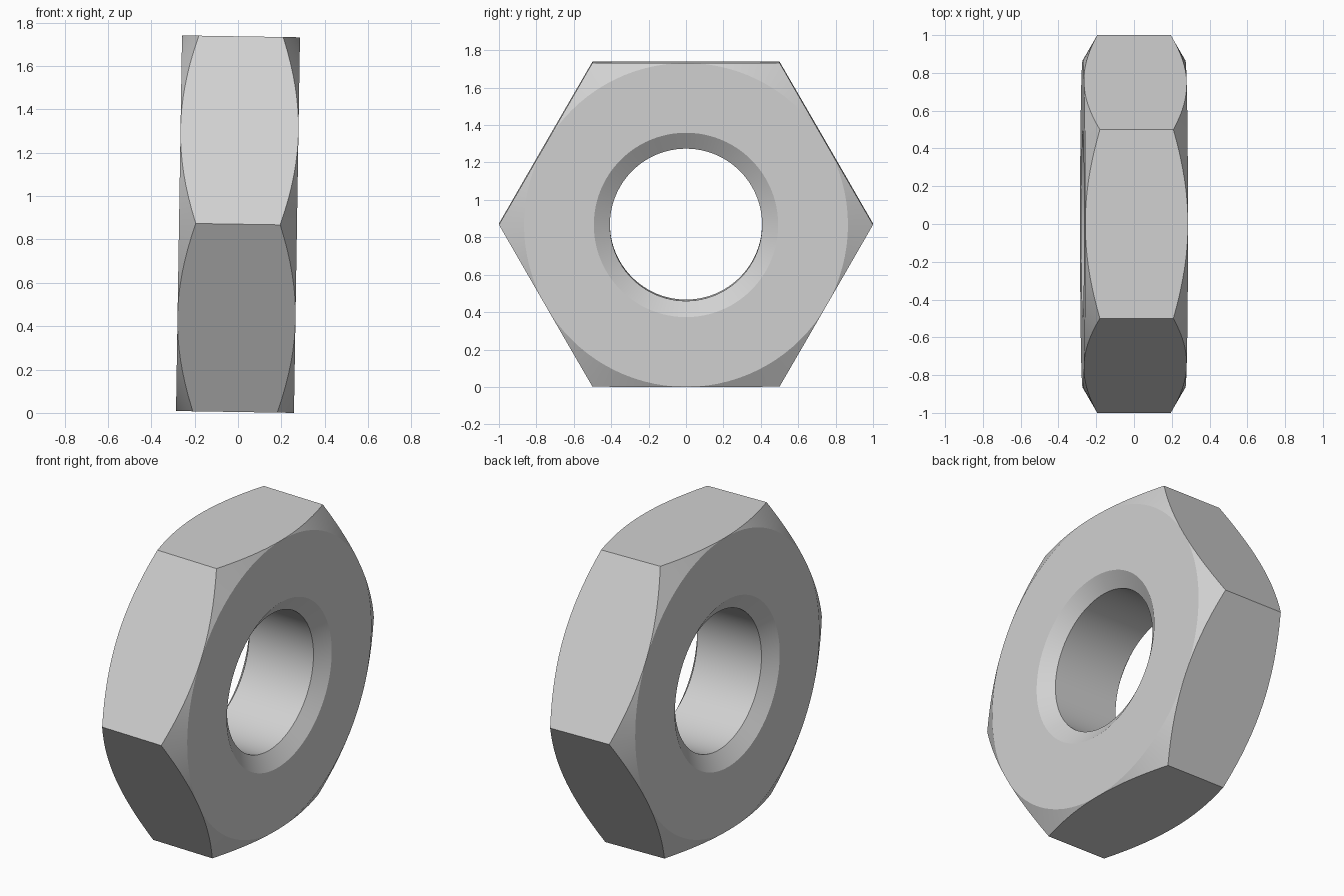
import bpy, bmesh, math
from mathutils import Matrix

cube = bpy.data.objects.get("Cube")
if cube:
    bpy.data.objects.remove(cube, do_unlink=True)

SEGMENTS = 96          # multiple of 12 so corners and flat centres get a vertex
APOTHEM = math.sqrt(3) / 2
HALF = 0.272           # half thickness
BORE, SINK, SINK_DEPTH = 0.407, 0.493, 0.06
TILT = 0.016           # slight lean of the nut


def section(angle):
    """Closed cross-section (x, radius) of the nut at an angle about its axis."""
    wedge = (angle % (math.pi / 3)) - math.pi / 6
    rim = APOTHEM / math.cos(wedge)
    rim_x = HALF - (rim - APOTHEM) * math.tan(math.radians(30))
    half = [(HALF - SINK_DEPTH, BORE), (HALF, SINK), (HALF, APOTHEM), (rim_x, rim)]
    return half + [(-x, r) for x, r in reversed(half)]


# Hex body: sweep the section around the x axis
bm = bmesh.new()
rings = []
for i in range(SEGMENTS):
    a = 2 * math.pi * i / SEGMENTS
    rings.append([bm.verts.new((x, r * math.cos(a), r * math.sin(a))) for x, r in section(a)])
for i, ring in enumerate(rings):
    nxt = rings[(i + 1) % SEGMENTS]
    for j in range(len(ring)):
        k = (j + 1) % len(ring)
        bm.faces.new((ring[j], ring[k], nxt[k], nxt[j]))
bmesh.ops.remove_doubles(bm, verts=bm.verts, dist=1e-5)
bmesh.ops.recalc_face_normals(bm, faces=bm.faces)

# Lean it and rest it on the ground
bm.transform(Matrix.Rotation(TILT, 4, 'Y'))
bm.transform(Matrix.Translation((0, 0, -min(v.co.z for v in bm.verts))))

mesh = bpy.data.meshes.new("hex_nut")
bm.to_mesh(mesh)
bm.free()
nut = bpy.data.objects.new("hex_nut", mesh)
bpy.context.collection.objects.link(nut)

# Plain grey metal
steel = bpy.data.materials.new("light_grey")
steel.use_nodes = True
colour = (0.64, 0.64, 0.64, 1)
steel.diffuse_color = colour
steel.node_tree.nodes["Principled BSDF"].inputs["Base Color"].default_value = colour
mesh.materials.append(steel)

# Smooth bore and chamfers, crisp edges
bpy.ops.object.select_all(action='DESELECT')
nut.select_set(True)
bpy.context.view_layer.objects.active = nut
bpy.ops.object.shade_smooth_by_angle(angle=math.radians(22))
